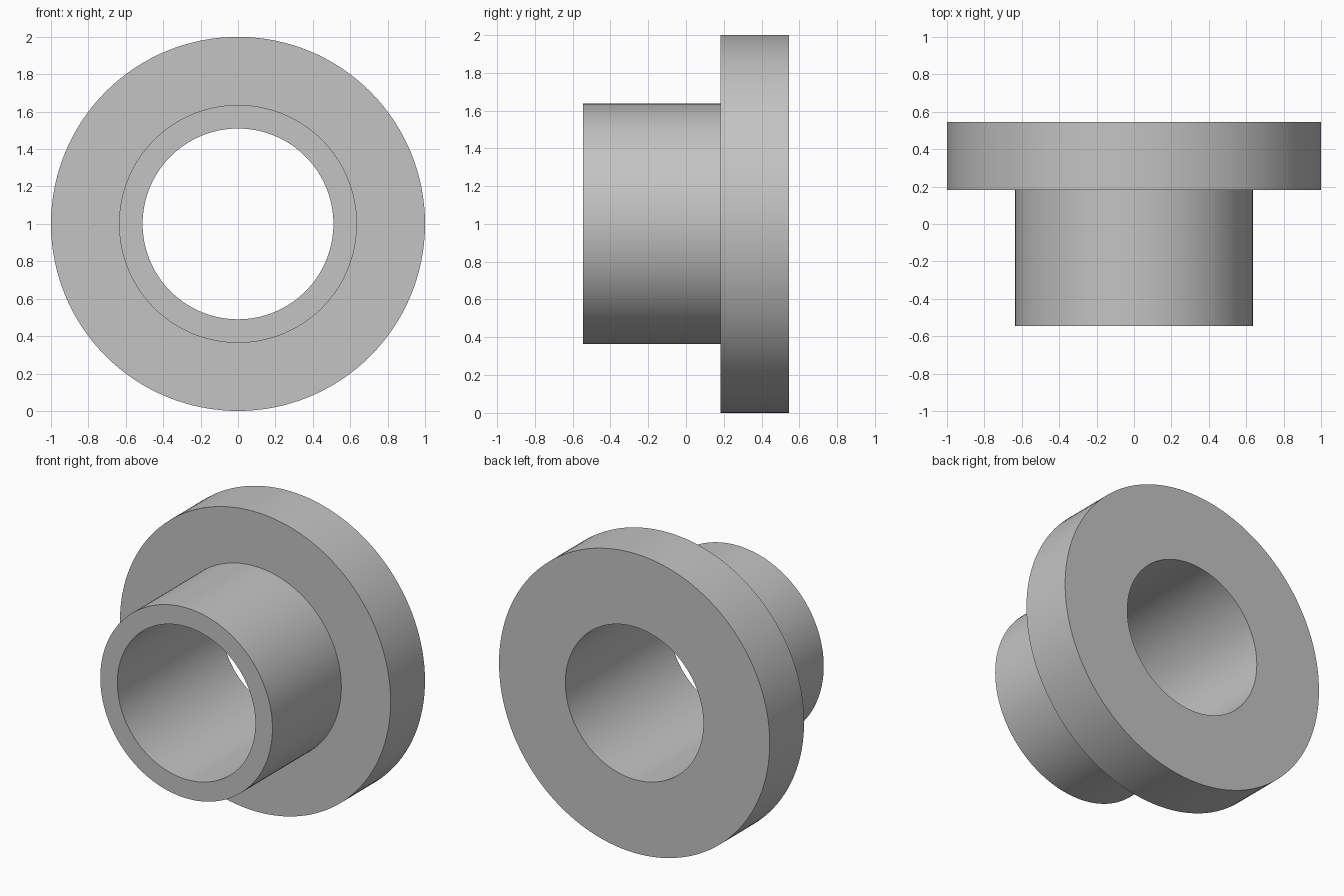
import bpy, bmesh, math
from mathutils import Matrix, Vector

cube = bpy.data.objects.get("Cube")
if cube:
    bpy.data.objects.remove(cube, do_unlink=True)

SEGMENTS = 128
FLANGE_R, SLEEVE_R, BORE_R = 1.0, 0.636, 0.51
FRONT_Y, STEP_Y, BACK_Y = -0.545, 0.182, 0.545

# Plain grey material
grey = bpy.data.materials.new("light_grey")
grey.use_nodes = True
grey.diffuse_color = (0.55, 0.55, 0.55, 1)
grey.node_tree.nodes["Principled BSDF"].inputs["Base Color"].default_value = grey.diffuse_color

# Closed L-shaped section as (radius, y), revolved around the y axis
section = [
    (BORE_R, FRONT_Y), (SLEEVE_R, FRONT_Y), (SLEEVE_R, STEP_Y),
    (FLANGE_R, STEP_Y), (FLANGE_R, BACK_Y), (BORE_R, BACK_Y),
]
bm = bmesh.new()
verts = [bm.verts.new((r, y, 0)) for r, y in section]
edges = [bm.edges.new((a, b)) for a, b in zip(verts, verts[1:] + verts[:1])]
bmesh.ops.spin(bm, geom=verts + edges, cent=(0, 0, 0), axis=(0, 1, 0),
               angle=math.tau, steps=SEGMENTS, use_merge=False)
bmesh.ops.remove_doubles(bm, verts=bm.verts, dist=0.0005)
bmesh.ops.recalc_face_normals(bm, faces=bm.faces)
bmesh.ops.transform(bm, matrix=Matrix.Translation(Vector((0, 0, FLANGE_R))), verts=bm.verts)

# Flanged bushing with smooth walls and crisp rims
mesh = bpy.data.meshes.new("flanged_bushing")
bm.to_mesh(mesh)
bm.free()
mesh.materials.append(grey)
bushing = bpy.data.objects.new("flanged_bushing", mesh)
bpy.context.collection.objects.link(bushing)
bpy.ops.object.select_all(action="DESELECT")
bushing.select_set(True)
bpy.context.view_layer.objects.active = bushing
bpy.ops.object.shade_smooth_by_angle(angle=math.radians(30))
